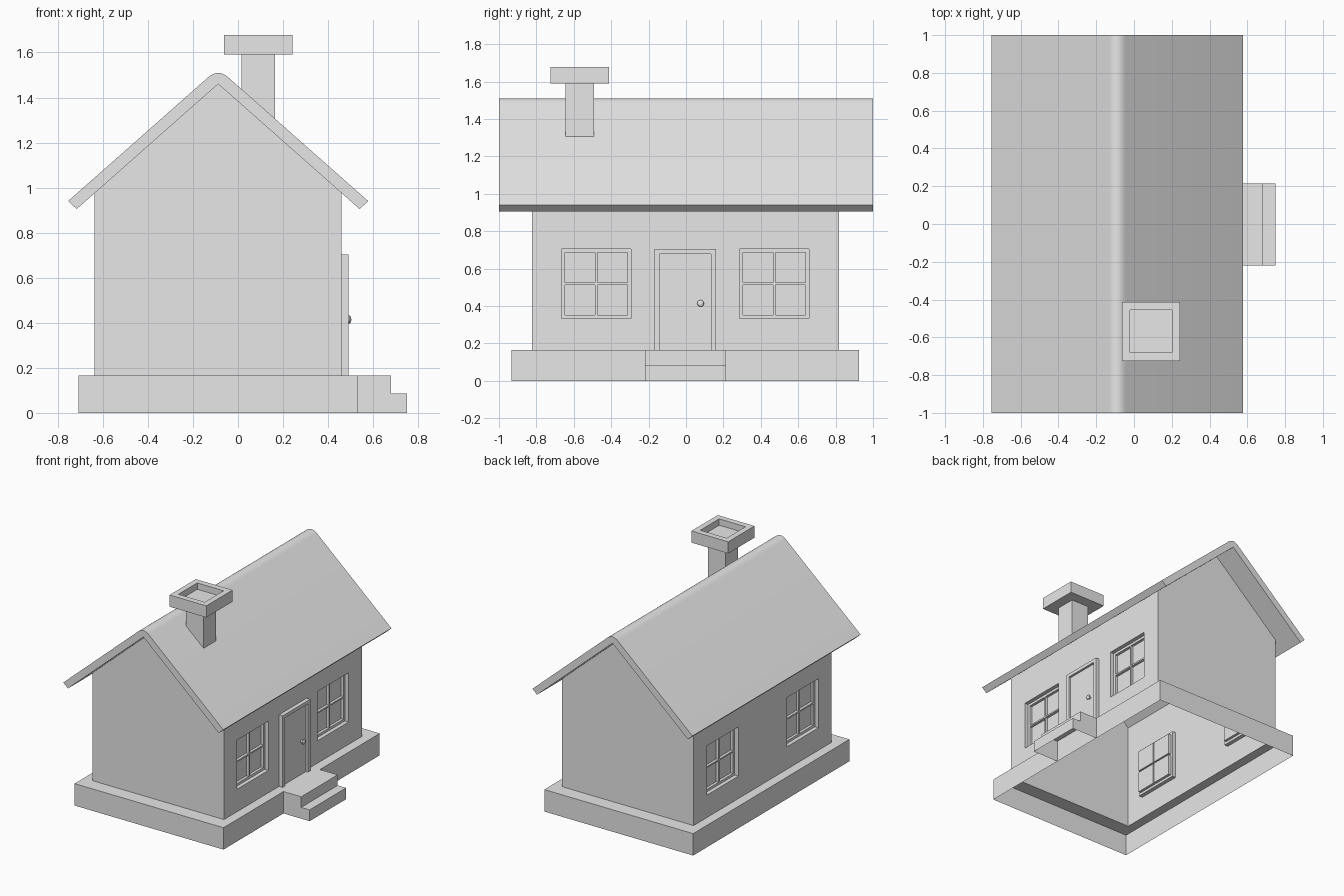
import bpy, bmesh, math
from mathutils import Vector

cube = bpy.data.objects.get("Cube")
if cube:
    bpy.data.objects.remove(cube, do_unlink=True)

GREY = (0.8, 0.8, 0.8, 1)
grey = bpy.data.materials.new("light_grey")
grey.use_nodes = True
grey.diffuse_color = GREY
grey.node_tree.nodes["Principled BSDF"].inputs["Base Color"].default_value = GREY

CX = -0.088          # house centre line
WALL_X, WALL_Y = 0.548, 0.82
BASE_Z, APEX, SLOPE = 0.165, 1.46, 0.884


def finish(bm, name, smooth=False):
    """Turn a bmesh into a named object."""
    mesh = bpy.data.meshes.new(name)
    bm.to_mesh(mesh)
    bm.free()
    mesh.materials.append(grey)
    obj = bpy.data.objects.new(name, mesh)
    bpy.context.collection.objects.link(obj)
    if smooth:
        bpy.ops.object.select_all(action='DESELECT')
        obj.select_set(True)
        bpy.context.view_layer.objects.active = obj
        bpy.ops.object.shade_smooth_by_angle(angle=math.radians(20))
    return obj


def prism(points, axis, start, end):
    """Extrude a 2D outline (in the other two axes) along an axis."""
    bm = bmesh.new()

    def place(p):
        return Vector((p[0], start, p[1])) if axis == 'Y' else Vector((start, p[0], p[1]))
    face = bm.faces.new([bm.verts.new(place(p)) for p in points])
    top = bmesh.ops.extrude_face_region(bm, geom=[face], use_keep_orig=True)
    shift = Vector((0, end - start, 0)) if axis == 'Y' else Vector((end - start, 0, 0))
    bmesh.ops.translate(bm, vec=shift,
                        verts=[v for v in top['geom'] if isinstance(v, bmesh.types.BMVert)])
    bmesh.ops.recalc_face_normals(bm, faces=bm.faces)
    return bm


def drop_faces(bm, test):
    bmesh.ops.delete(bm, geom=[f for f in bm.faces if test(f)], context='FACES')


def loft(cx, cy, rings, cap_end):
    """Join centred rectangles (half x, half y, z) into one skin."""
    bm = bmesh.new()
    loops = [[bm.verts.new((cx + sx * hx, cy + sy * hy, z))
              for sx, sy in ((-1, -1), (1, -1), (1, 1), (-1, 1))] for hx, hy, z in rings]
    for a, b in zip(loops, loops[1:]):
        for i in range(4):
            j = (i + 1) % 4
            bm.faces.new((a[i], a[j], b[j], b[i]))
    if cap_end:
        bm.faces.new(loops[-1])
    return bm


# Foundation: open-bottomed skirt with a ledge around the walls
finish(loft(CX, -0.003, [(0.62, 0.929, 0), (0.62, 0.929, BASE_Z),
                         (WALL_X, WALL_Y, BASE_Z)], False), "foundation")

# Walls: gabled shell, open below and under the roof
eave = APEX - WALL_X * SLOPE
bm = prism([(CX - WALL_X, BASE_Z), (CX + WALL_X, BASE_Z), (CX + WALL_X, eave),
            (CX, APEX), (CX - WALL_X, eave)], 'Y', -0.823, 0.818)
drop_faces(bm, lambda f: abs(f.normal.z) > 0.1)


def cut_long_walls(axis, value, test):
    """Split the matching side-wall faces along one plane."""
    faces = [f for f in bm.faces if abs(f.normal.x) > 0.9 and test(f.calc_center_median())]
    geom = faces + list({e for f in faces for e in f.edges}) + list({v for f in faces for v in f.verts})
    co, no = Vector(), Vector()
    co[axis], no[axis] = value, 1
    bmesh.ops.bisect_plane(bm, geom=geom, plane_co=co, plane_no=no)


SPANS = [(-0.666, -0.294), (0.286, 0.658)]
SILL, HEAD = 0.334, 0.704
for y in SPANS[0] + SPANS[1]:
    cut_long_walls(1, y, lambda c: True)


def in_span(c):
    return any(a < c.y < b for a, b in SPANS)


for z in (SILL, HEAD):
    cut_long_walls(2, z, in_span)

# Windows: recessed frame, then four deeper panes
windows = [f for f in bm.faces if abs(f.normal.x) > 0.9
           and in_span(f.calc_center_median()) and SILL < f.calc_center_median().z < HEAD]


def push_in(faces, depth):
    """Sink faces into the house with side walls left behind."""
    new = bmesh.ops.extrude_discrete_faces(bm, faces=faces)['faces']
    for f in new:
        side = 1 if f.calc_center_median().x > CX else -1
        bmesh.ops.translate(bm, vec=(-side * depth, 0, 0), verts=f.verts)
    return new


for f in push_in(windows, 0.03):
    bmesh.ops.inset_individual(bm, faces=[f], thickness=0.019)
    mid = f.calc_center_median()
    panes = [f]
    for normal in ((0, 1, 0), (0, 0, 1)):
        geom = panes + list({e for p in panes for e in p.edges}) + list({v for p in panes for v in p.verts})
        cut = bmesh.ops.bisect_plane(bm, geom=geom, plane_co=mid, plane_no=normal)
        panes = [g for g in cut['geom'] if isinstance(g, bmesh.types.BMFace)]
    bmesh.ops.inset_individual(bm, faces=panes, thickness=0.008)
    push_in(panes, 0.02)
finish(bm, "walls_with_windows")

# Roof: bent slab with a rounded ridge
reach_out, reach_in, ridge = 0.666, 0.628, 0.045
peak = APEX + 0.069
arc = []
for i in range(9):
    t = i / 8
    arc.append((CX + ridge * (1 - 2 * t), peak - SLOPE * ridge * (1 - 2 * t * (1 - t))))
low_out, low_in = peak - SLOPE * reach_out, APEX - SLOPE * reach_in
roof = [(CX + reach_in, low_in), (CX + reach_out, low_out)] + arc + [
    (CX - reach_out, low_out), (CX - reach_in, low_in), (CX, APEX)]
finish(prism(roof, 'Y', -1, 1), "roof", smooth=True)

# Chimney: shaft flaring to a hollowed cap, foot cut to the roof pitch
bm = loft(0.09, -0.568, [(0.074, 0.075, 1.34), (0.074, 0.075, 1.59), (0.153, 0.156, 1.59),
                         (0.153, 0.156, 1.678), (0.11, 0.112, 1.678), (0.11, 0.112, 1.63)], True)
for v in bm.verts:
    if v.co.z < 1.4:
        v.co.z = APEX + 0.03 - SLOPE * (v.co.x - CX)
finish(bm, "chimney")

# Entrance steps, open underneath
front = CX + 0.62
bm = prism([(front, 0), (0.75, 0), (0.75, 0.085), (0.68, 0.085), (0.68, BASE_Z),
            (front, BASE_Z)], 'Y', -0.219, 0.214)
drop_faces(bm, lambda f: f.normal.z < -0.9 or f.normal.x < -0.9)
finish(bm, "entrance_steps")

# Door frame and panel
wall = CX + WALL_X
finish(prism([(-0.168, BASE_Z), (-0.168, HEAD), (0.16, HEAD), (0.16, BASE_Z), (0.133, BASE_Z),
              (0.133, 0.678), (-0.141, 0.678), (-0.141, BASE_Z)], 'X', wall, 0.49), "door_frame")
finish(prism([(-0.141, BASE_Z), (0.133, BASE_Z), (0.133, 0.678), (-0.141, 0.678)],
             'X', wall, 0.473), "door")

# Door knob: stem and flattened ball
bm = bmesh.new()
stem = bmesh.ops.create_cone(bm, cap_ends=True, segments=16, radius1=0.009, radius2=0.009, depth=0.025)
bmesh.ops.rotate(bm, verts=stem['verts'], matrix=Vector((0, 0, 1)).rotation_difference(Vector((1, 0, 0))).to_matrix())
bmesh.ops.translate(bm, verts=stem['verts'], vec=(0.481, 0, 0))
ball = bmesh.ops.create_uvsphere(bm, u_segments=16, v_segments=10, radius=0.018)
bmesh.ops.scale(bm, verts=ball['verts'], vec=(0.5, 1, 1))
bmesh.ops.translate(bm, verts=ball['verts'], vec=(0.494, 0, 0))
bmesh.ops.translate(bm, verts=bm.verts, vec=(0, 0.078, 0.414))
finish(bm, "door_knob", smooth=True)
